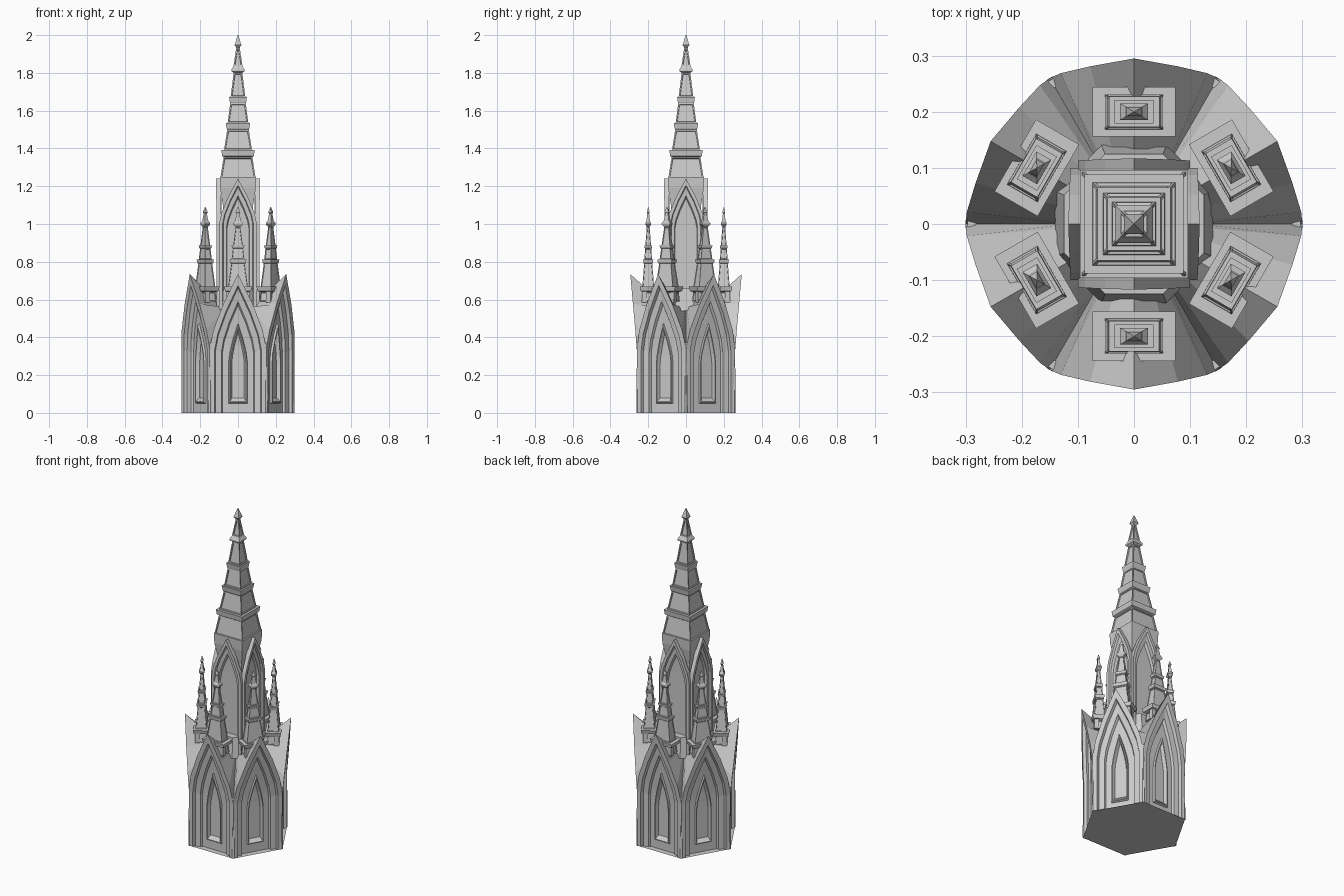
import bpy, bmesh, math
from mathutils import Matrix, Vector

if "Cube" in bpy.data.objects:
    bpy.data.objects.remove(bpy.data.objects["Cube"])


def finish(bm, name):
    bmesh.ops.remove_doubles(bm, verts=bm.verts, dist=0.0005)
    bmesh.ops.recalc_face_normals(bm, faces=bm.faces)
    me = bpy.data.meshes.new(name)
    bm.to_mesh(me)
    bm.free()
    ob = bpy.data.objects.new(name, me)
    bpy.context.collection.objects.link(ob)
    return ob


def arch(w, zb, zs, zp):
    """Pointed arch outline as (x, z), from bottom right over the tip to bottom left."""
    h = zp - zs
    right = [(w, zb), (w, zs), (w * .87, zs + h * .25), (w * .52, zs + h * .6)]
    return right + [(0, zp)] + [(-x, z) for x, z in reversed(right)]


def arched_ring(name, n, steps, apothem, back, closed_sides):
    """n identical walls around z, each made of nested arches stepped inwards."""
    bm = bmesh.new()
    for k in range(n):
        rot = Matrix.Rotation(2 * math.pi * k / n, 4, 'Z')
        rings = []
        for w, zb, zs, zp, d in steps:
            rings.append([bm.verts.new(rot @ Vector((x, -apothem(z) + d, z)))
                          for x, z in arch(w, zb, zs, zp)])
        for a, b in zip(rings, rings[1:]):
            for i in range(9):
                j = (i + 1) % 9
                bm.faces.new((a[i], a[j], b[j], b[i]))
        # window pane, split along the centre line
        c = rings[-1]
        for i in range(4):
            bm.faces.new((c[i], c[i + 1], c[7 - i], c[8 - i])) if i < 3 else \
                bm.faces.new((c[3], c[4], c[5]))
        # roof slope or wall thickness behind the outer arch
        rear = [bm.verts.new(rot @ Vector(back(x, z))) for x, z in arch(*steps[0][:4])]
        for i in range(8):
            if closed_sides or 0 < i < 7:
                bm.faces.new((rings[0][i], rear[i], rear[i + 1], rings[0][i + 1]))
    return finish(bm, name)


def square_loft(name, profile, sx=1, sy=1, inset=0.0, min_h=.05):
    """Square tapering shaft from (z, half width); tall faces get sunken panels."""
    bm = bmesh.new()
    prev, tall = None, []
    for z, h in profile:
        h = max(h, .0012)
        ring = [bm.verts.new((h * sx * a, h * sy * b, z))
                for a, b in ((-1, -1), (1, -1), (1, 1), (-1, 1))]
        if prev:
            for i in range(4):
                j = (i + 1) % 4
                f = bm.faces.new((prev[i], prev[j], ring[j], ring[i]))
                if ring[0].co.z - prev[0].co.z > min_h:
                    tall.append(f)
        else:
            bm.faces.new(ring[::-1])
        prev = ring
    bm.faces.new(prev)
    bm.normal_update()
    if inset:
        bmesh.ops.inset_individual(bm, faces=tall, thickness=inset, depth=0)
        bmesh.ops.inset_individual(bm, faces=tall, thickness=inset * .3, depth=-inset * .6)
    return finish(bm, name)


def prism(name, n, r1, r2, z1, z2, loc=(0, 0), turn=0.0):
    bm = bmesh.new()
    m = Matrix.Translation((loc[0], loc[1], (z1 + z2) / 2)) @ Matrix.Rotation(turn, 4, 'Z')
    bmesh.ops.create_cone(bm, cap_ends=True, segments=n, radius1=r1, radius2=r2,
                          depth=z2 - z1, matrix=m)
    return finish(bm, name)


# hexagonal lower storey: gables lean outwards, roof falls back to the tower
base_steps = [
    (.150, 0, .34, .735, 0), (.124, 0, .33, .675, 0), (.119, 0, .33, .66, .018),
    (.088, 0, .32, .59, .022), (.082, 0, .32, .57, .036), (.050, .05, .27, .475, .036),
    (.047, .055, .27, .465, .024), (.042, .06, .265, .45, .024), (.033, .08, .26, .425, .044)]
arched_ring("lower_storey", 6, base_steps,
            lambda z: .26 + .035 * max(0, (z - .34) / .395),
            lambda x, z: (x * .385, -.1, .56), False)

# floor and slim corner shafts
hexagon = bmesh.new()
hexagon.faces.new([hexagon.verts.new((.3 * math.cos(math.pi * k / 3),
                                      .3 * math.sin(math.pi * k / 3), 0)) for k in range(6)])
finish(hexagon, "floor")
for k in range(6):
    a = k * math.pi / 3
    prism("corner_shaft", 6, .013, .009, 0, .37,
          (.289 * math.cos(a), .289 * math.sin(a)), a)

# square upper tower with tall arches
tower_steps = [
    (.100, .55, 1.0, 1.24, 0), (.082, .56, 1.0, 1.205, 0), (.078, .56, 1.0, 1.195, .012),
    (.062, .57, .98, 1.15, .014), (.057, .57, .98, 1.135, .028)]
arched_ring("upper_tower", 4, tower_steps,
            lambda z: .113 + .004 * max(0, (z - 1) / .24),
            lambda x, z: (x, -.09, z), True)
square_loft("tower_core", [(.55, .075), (1.1, .08), (1.19, .094), (1.25, .096)])
prism("tower_skirt", 8, .152, .135, .54, .66, turn=math.pi / 8)

# main spire with bands and finial
square_loft("main_spire", [
    (1.24, .094), (1.355, .076), (1.36, .084), (1.392, .088), (1.392, .074),
    (1.5, .057), (1.505, .06), (1.535, .065), (1.535, .055),
    (1.64, .041), (1.645, .043), (1.672, .047), (1.672, .039),
    (1.8, .023), (1.808, .034), (1.818, .034), (1.835, .024),
    (1.935, .009), (1.947, .018), (1.955, .016), (2.0, 0)], inset=.009)

# six pinnacles sitting on the roof ridges
for k in range(6):
    a = k * math.pi / 3
    ob = square_loft("pinnacle", [
        (.59, .058), (.64, .053), (.645, .068), (.668, .074), (.668, .052),
        (.79, .036), (.793, .041), (.812, .045), (.812, .034),
        (.87, .027), (.872, .031), (.887, .035), (.887, .025),
        (.985, .013), (.997, .025), (1.005, .025), (1.015, .016),
        (1.055, .008), (1.062, .013), (1.09, 0)], sy=.6, inset=.005, min_h=.045)
    ob.matrix_world = Matrix.Rotation(a, 4, 'Z') @ Matrix.Translation((0, -.2, 0))
    # splayed feet under each pinnacle
    for s in (-1, 1):
        foot = square_loft("pinnacle_foot", [(.585, .009), (.65, .009)], sy=1.5)
        foot.matrix_world = ob.matrix_world @ Matrix.Translation((s * .052, -.02, 0))
